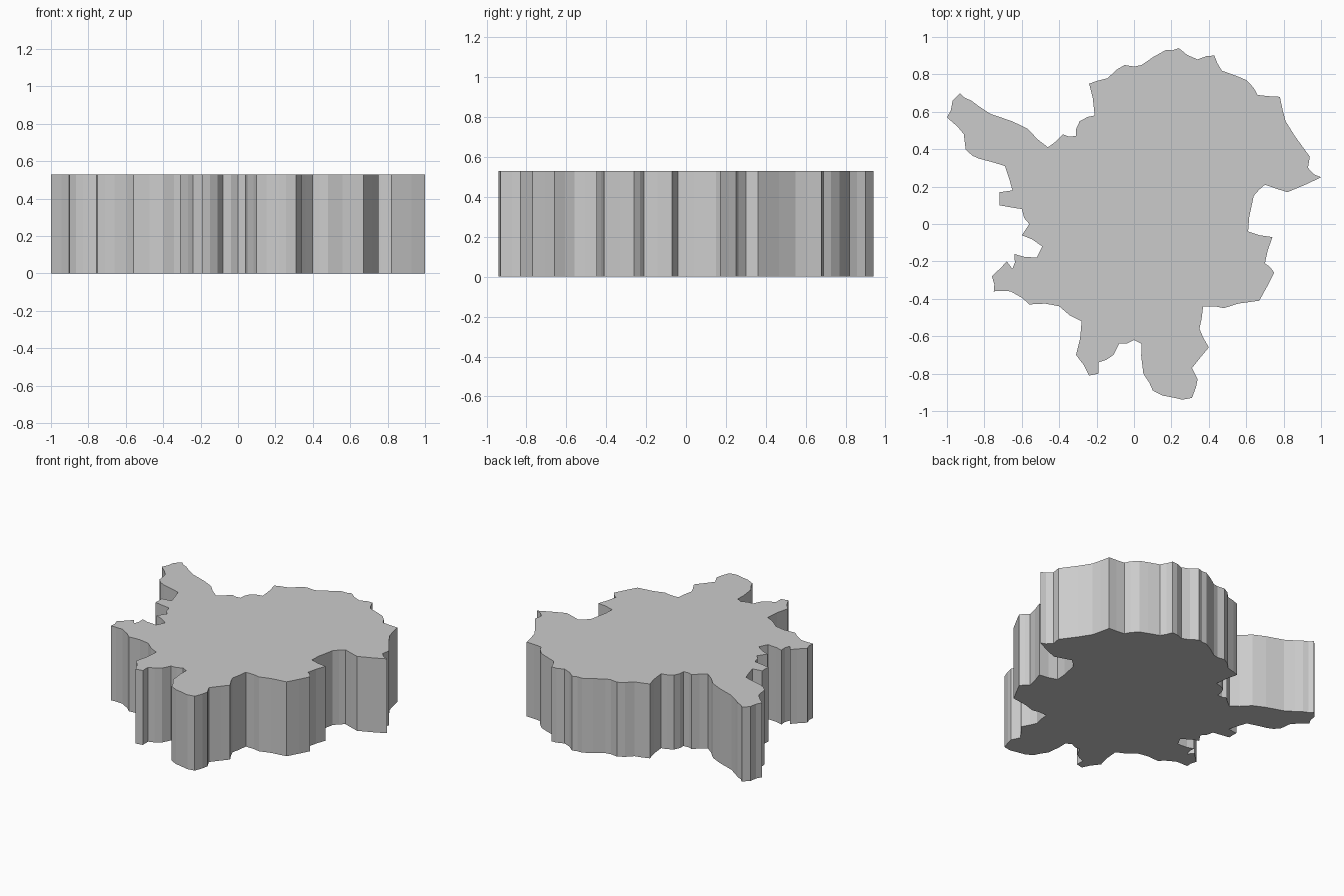
import bpy, bmesh, random
from mathutils import Vector

if "Cube" in bpy.data.objects:
    bpy.data.objects.remove(bpy.data.objects["Cube"])

HEIGHT = 0.53
random.seed(4)

# Key corners of the irregular outline, clockwise from the left arm
OUTLINE = [
    (-1, .57), (-.97, .66), (-.93, .70), (-.87, .66), (-.77, .59), (-.57, .51),
    (-.46, .41), (-.38, .48), (-.31, .47), (-.29, .55), (-.21, .58), (-.24, .75),
    (-.14, .78), (-.05, .85), (.04, .85), (.17, .93), (.24, .94), (.34, .88),
    (.43, .90), (.47, .82), (.60, .77), (.66, .69), (.78, .68), (.81, .55),
    (.94, .36), (.93, .30), (1, .25), (.82, .17), (.70, .21), (.64, .15),
    (.61, -.04), (.74, -.07), (.70, -.21), (.75, -.26), (.67, -.41), (.48, -.45),
    (.37, -.44), (.35, -.56), (.40, -.66), (.31, -.77), (.34, -.83), (.31, -.93),
    (.22, -.93), (.10, -.89), (.05, -.80), (.04, -.64), (0, -.62), (-.08, -.64),
    (-.11, -.70), (-.19, -.74), (-.19, -.80), (-.24, -.81), (-.31, -.70),
    (-.28, -.52), (-.40, -.44), (-.56, -.43), (-.66, -.36), (-.75, -.36),
    (-.76, -.28), (-.68, -.20), (-.65, -.24), (-.64, -.16), (-.52, -.18),
    (-.49, -.12), (-.60, -.06), (-.56, 0), (-.60, .08), (-.72, .10),
    (-.72, .17), (-.65, .18), (-.69, .31), (-.83, .35), (-.90, .40), (-.91, .48),
]


def roughen(points):
    """Split each longer edge and nudge the new corner sideways."""
    result = []
    for i, p in enumerate(points):
        a, b = Vector(p), Vector(points[(i + 1) % len(points)])
        edge = b - a
        result.append(a)
        if edge.length > 0.07:
            side = Vector((-edge.y, edge.x)).normalized()
            result.append(a + edge * random.uniform(.4, .6) + side * random.uniform(-.01, .01))
    return result


# Solid slab raised from the outline
bm = bmesh.new()
base = bm.faces.new([bm.verts.new((p.x, p.y, 0)) for p in roughen(OUTLINE)])
raised = bmesh.ops.extrude_face_region(bm, geom=[base], use_keep_orig=True)
top_verts = [g for g in raised["geom"] if isinstance(g, bmesh.types.BMVert)]
bmesh.ops.translate(bm, verts=top_verts, vec=(0, 0, HEIGHT))
bmesh.ops.triangulate(bm, faces=[f for f in bm.faces if len(f.verts) > 4])
bmesh.ops.recalc_face_normals(bm, faces=bm.faces)

mesh = bpy.data.meshes.new("region_slab")
bm.to_mesh(mesh)
bm.free()
slab = bpy.data.objects.new("region_slab", mesh)
bpy.context.collection.objects.link(slab)
